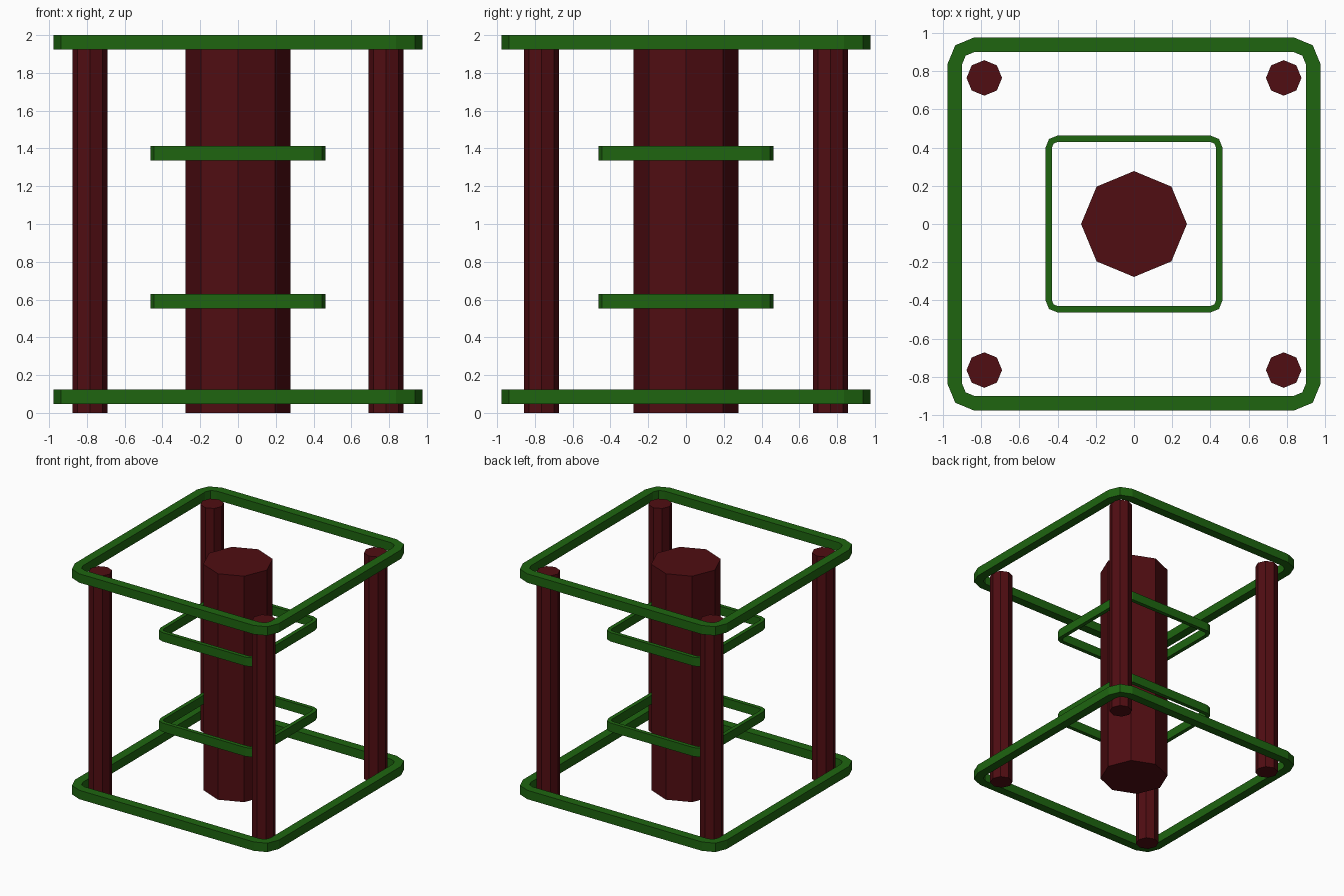
import bpy, bmesh
from math import cos, sin, pi

if "Cube" in bpy.data.objects:
    bpy.data.objects.remove(bpy.data.objects["Cube"])


def material(name, color):
    mat = bpy.data.materials.new(name)
    mat.diffuse_color = (*color, 1)
    mat.use_nodes = True
    mat.node_tree.nodes["Principled BSDF"].inputs["Base Color"].default_value = mat.diffuse_color
    return mat


green = material("green", (0.013, 0.13, 0.005))
red = material("dark_red", (0.08, 0.004, 0.006))


def add_object(name, bm, mat):
    bmesh.ops.recalc_face_normals(bm, faces=bm.faces)
    mesh = bpy.data.meshes.new(name)
    bm.to_mesh(mesh)
    bm.free()
    mesh.materials.append(mat)
    obj = bpy.data.objects.new(name, mesh)
    bpy.context.collection.objects.link(obj)


def rounded_square(half, radius):
    """Square outline with two-segment rounded corners."""
    c = half - radius
    points = []
    for i, (sx, sy) in enumerate([(1, 1), (-1, 1), (-1, -1), (1, -1)]):
        for k in range(3):
            a = i * pi / 2 + k * pi / 4
            points.append((sx * c + radius * cos(a), sy * c + radius * sin(a)))
    return points


def ring(name, half, width, radius, z0, z1):
    bm = bmesh.new()
    outer = rounded_square(half, radius)
    inner = rounded_square(half - width, radius - width)
    # rectangular cross-section carried around the outline
    section = [(outer, z0), (outer, z1), (inner, z1), (inner, z0)]
    loops = [[bm.verts.new((x, y, z)) for x, y in pts] for pts, z in section]
    n = len(outer)
    for s in range(4):
        a, b = loops[s], loops[(s + 1) % 4]
        for i in range(n):
            j = (i + 1) % n
            bm.faces.new((a[i], a[j], b[j], b[i]))
    add_object(name, bm, green)


def column(name, x, y, radius, height):
    bm = bmesh.new()
    base = bm.faces.new([bm.verts.new((x + radius * cos(k * pi / 4),
                                       y + radius * sin(k * pi / 4), 0))
                         for k in range(8)])
    top = bmesh.ops.extrude_face_region(bm, geom=[base], use_keep_orig=True)
    verts = [v for v in top["geom"] if isinstance(v, bmesh.types.BMVert)]
    bmesh.ops.translate(bm, verts=verts, vec=(0, 0, height))
    add_object(name, bm, red)


# Outer frames
ring("bottom_frame", 0.977, 0.077, 0.14, 0.048, 0.125)
ring("top_frame", 0.977, 0.077, 0.14, 1.923, 2.0)

# Inner frames around the core
ring("lower_inner_frame", 0.464, 0.034, 0.065, 0.552, 0.629)
ring("upper_inner_frame", 0.464, 0.034, 0.065, 1.335, 1.412)

# Core and corner posts
column("core_column", 0, 0, 0.277, 1.957)
for side, sx in (("left", -1), ("right", 1)):
    for end, sy in (("front", -1), ("back", 1)):
        column(f"{end}_{side}_post", sx * 0.784, sy * 0.765, 0.093, 1.957)
